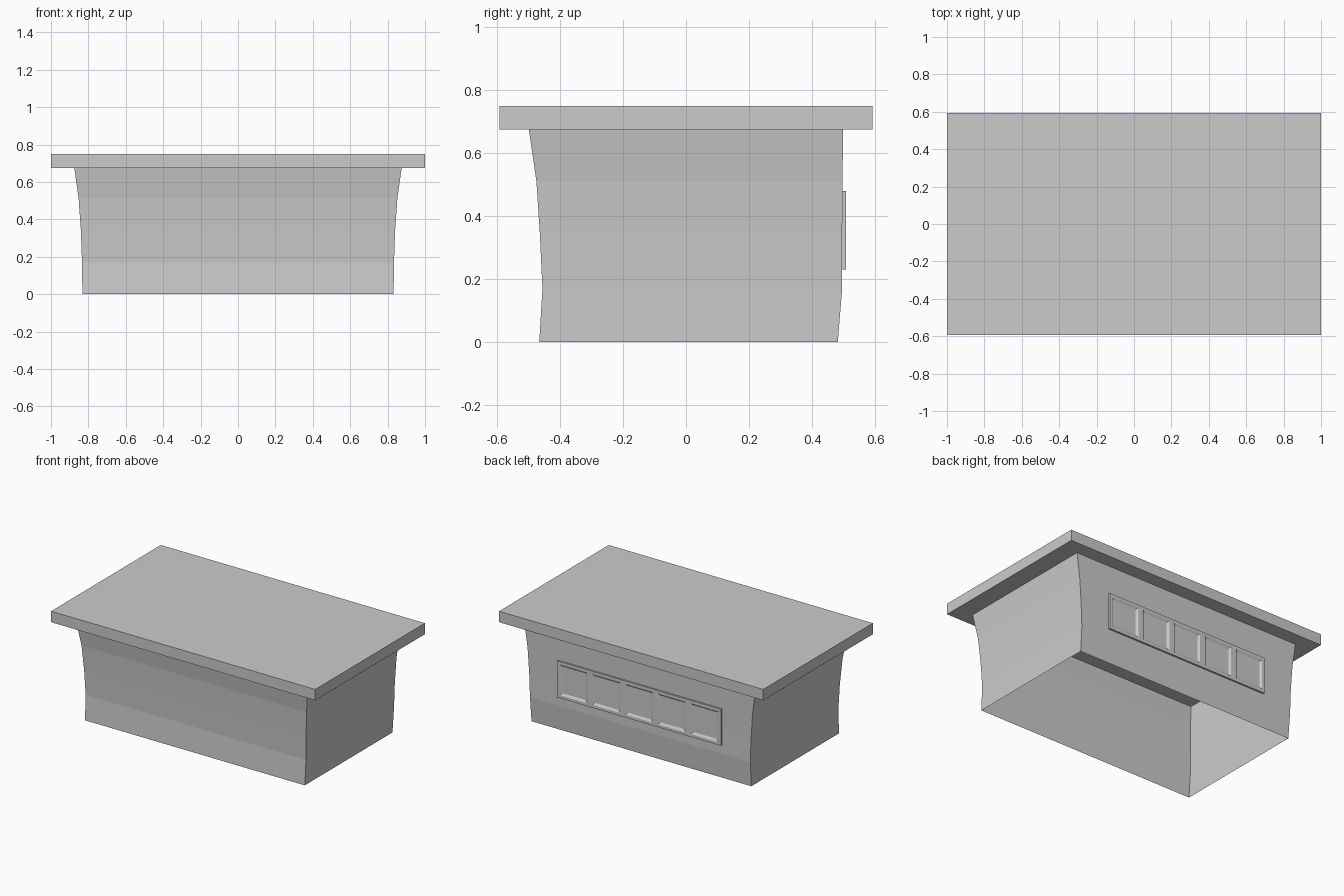
import bpy, bmesh

if "Cube" in bpy.data.objects:
    bpy.data.objects.remove(bpy.data.objects["Cube"])


def finish(bm, name):
    bm.normal_update()
    mesh = bpy.data.meshes.new(name)
    bm.to_mesh(mesh)
    bm.free()
    obj = bpy.data.objects.new(name, mesh)
    bpy.context.collection.objects.link(obj)
    return obj


# Flat overhanging desk top
bpy.ops.mesh.primitive_cube_add(size=1, location=(0, 0, 0.7125))
top = bpy.context.object
top.name = "desk_top"
top.scale = (2.0, 1.186, 0.075)

# Flared, open-bottomed body: rows of (z, half width, front y, back y)
rows = [(0.0, 0.832, -0.466, 0.482),
        (0.17, 0.834, -0.456, 0.496),
        (0.34, 0.840, -0.464, 0.496),
        (0.51, 0.852, -0.475, 0.497),
        (0.675, 0.875, -0.499, 0.499)]
bm = bmesh.new()
rings = [[bm.verts.new(p) for p in ((-w, f, z), (w, f, z), (w, b, z), (-w, b, z))]
         for z, w, f, b in rows]
for low, high in zip(rings, rings[1:]):
    for i in range(4):
        j = (i + 1) % 4
        bm.faces.new((low[i], low[j], high[j], high[i]))
finish(bm, "desk_body")

# Raised back panel with a row of five bevelled recesses
CELLS, HALF, Z0, Z1, FACE, BACK = 5, 0.62, 0.23, 0.48, 0.508, 0.492
bm = bmesh.new()
columns = []
for i in range(CELLS + 1):
    x = -HALF + 2 * HALF * i / CELLS
    columns.append([bm.verts.new((x, FACE, z)) for z in (Z0, Z1)])
cells = [bm.faces.new((a[0], a[1], b[1], b[0])) for a, b in zip(columns, columns[1:])]
bm.normal_update()
rim = bmesh.ops.extrude_edge_only(bm, edges=[e for e in bm.edges if e.is_boundary])
for v in rim["geom"]:
    if isinstance(v, bmesh.types.BMVert):
        v.co.y = BACK
bmesh.ops.recalc_face_normals(bm, faces=bm.faces)
if cells[0].normal.y < 0:
    bmesh.ops.reverse_faces(bm, faces=bm.faces)
bm.normal_update()
bmesh.ops.inset_individual(bm, faces=cells, thickness=0.028, depth=0)
bmesh.ops.inset_individual(bm, faces=cells, thickness=0.02, depth=-0.009)
finish(bm, "back_panel")
